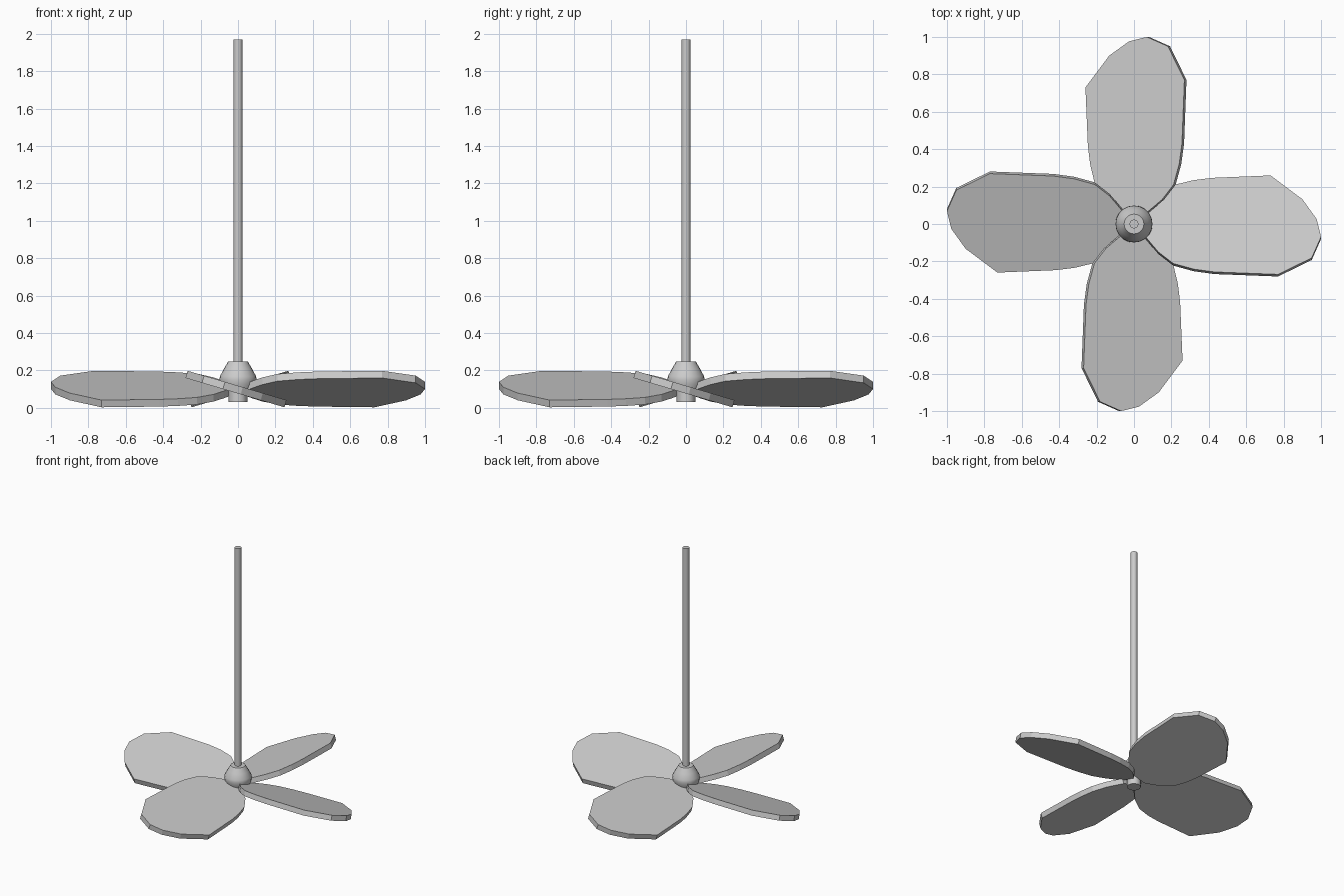
import bpy, bmesh, math
from mathutils import Vector, Matrix

if "Cube" in bpy.data.objects:
    bpy.data.objects.remove(bpy.data.objects["Cube"])

def finish(name, bm, smooth=None):
    bmesh.ops.recalc_face_normals(bm, faces=bm.faces)
    me = bpy.data.meshes.new(name)
    bm.to_mesh(me)
    bm.free()
    ob = bpy.data.objects.new(name, me)
    bpy.context.collection.objects.link(ob)
    if smooth:
        bpy.context.view_layer.objects.active = ob
        ob.select_set(True)
        bpy.ops.object.shade_smooth_by_angle(angle=math.radians(smooth))
        ob.select_set(False)
    return ob

def lathe(name, profile, sides):
    """Closed solid of revolution from (radius, z) points."""
    bm = bmesh.new()
    rings = [[bm.verts.new((r * math.cos(2 * math.pi * i / sides),
                            r * math.sin(2 * math.pi * i / sides), z))
              for i in range(sides)] for r, z in profile]
    for a, b in zip(rings, rings[1:]):
        for i in range(sides):
            j = (i + 1) % sides
            bm.faces.new((a[i], a[j], b[j], b[i]))
    bm.faces.new(rings[0])
    bm.faces.new(rings[-1])
    return finish(name, bm, 35)

# Fan blade outline seen from above, pointing along +x
OUTLINE = [(0.05, -0.06), (0.075, -0.09), (0.13, -0.155), (0.21, -0.217),
           (0.32, -0.247), (0.43, -0.262), (0.77, -0.275), (0.95, -0.187),
           (1.0, -0.075), (0.977, 0.02), (0.90, 0.127), (0.73, 0.254),
           (0.42, 0.241), (0.32, 0.229), (0.22, 0.205), (0.13, 0.15),
           (0.075, 0.09), (0.05, 0.06)]
TILT = math.radians(16.5)
THICK = 0.04
MID_Z = 0.097

def blade(name, angle):
    bm = bmesh.new()
    off = Vector((0, math.sin(TILT), math.cos(TILT))) * THICK / 2
    mid = [Vector((x, y, MID_Z - y * math.tan(TILT))) for x, y in OUTLINE]
    top = [bm.verts.new(p + off) for p in mid]
    bot = [bm.verts.new(p - off) for p in mid]
    bm.faces.new(top)
    bm.faces.new(bot[::-1])
    n = len(mid)
    for i in range(n):
        j = (i + 1) % n
        bm.faces.new((bot[i], bot[j], top[j], top[i]))
    bmesh.ops.rotate(bm, verts=bm.verts, matrix=Matrix.Rotation(angle, 3, 'Z'))
    return finish(name, bm)

# Four pitched blades
for k in range(4):
    blade(f"blade_{k + 1}", k * math.pi / 2)

# Ceiling rod
lathe("down_rod", [(0.024, 0.2), (0.024, 1.97)], 16)

# Motor hub: domed cap with a collar on top
lathe("hub", [(0.085, 0.10), (0.095, 0.125), (0.099, 0.15), (0.097, 0.168),
              (0.076, 0.207), (0.053, 0.247)], 20)

# Small cap under the hub
lathe("bottom_cap", [(0.05, 0.03), (0.05, 0.12)], 12)
